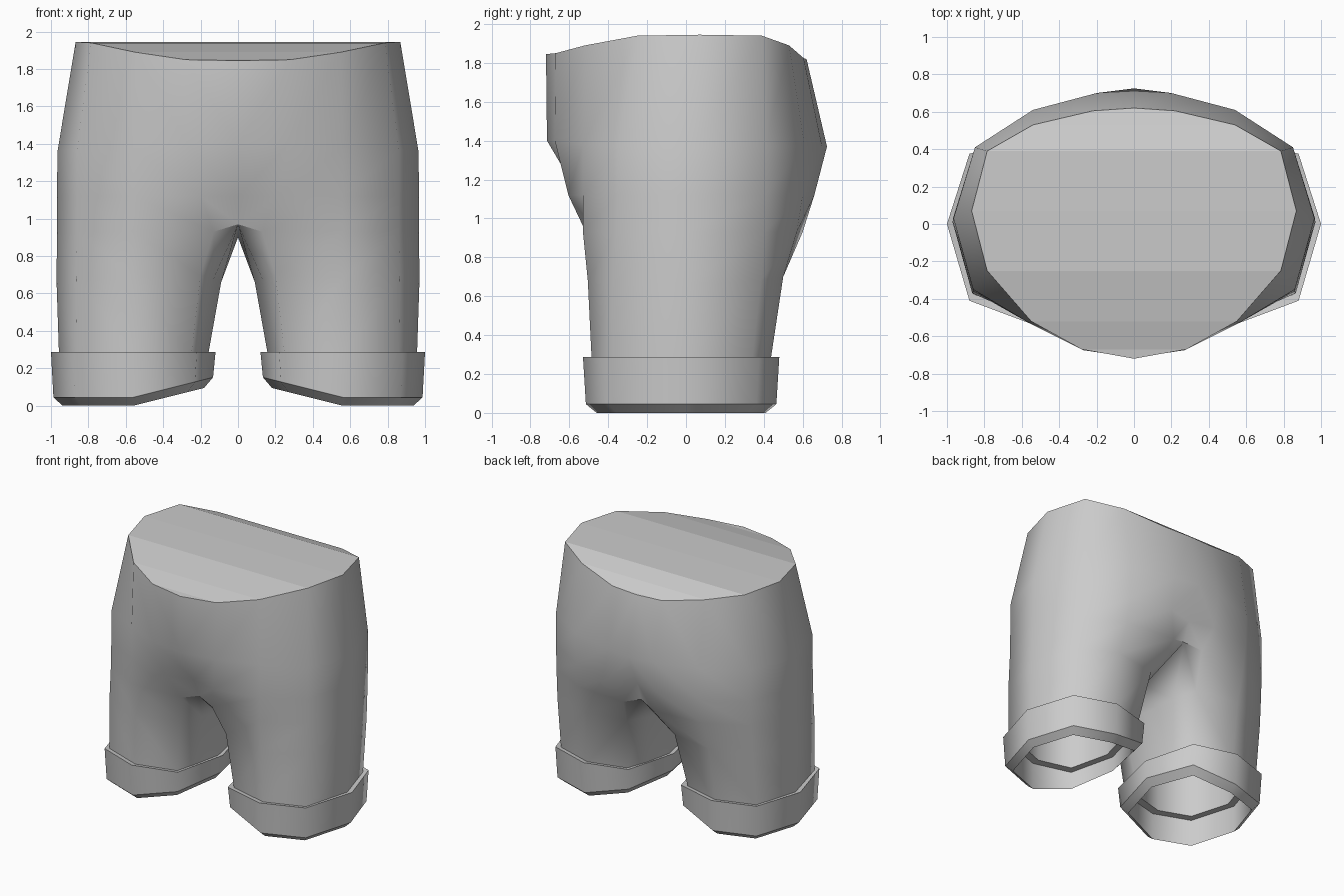
import bpy, bmesh

if "Cube" in bpy.data.objects:
    bpy.data.objects.remove(bpy.data.objects["Cube"])

def finish(name, bm):
    """Turn a half mesh into a mirrored object."""
    bmesh.ops.recalc_face_normals(bm, faces=bm.faces)
    me = bpy.data.meshes.new(name)
    bm.to_mesh(me)
    bm.free()
    ob = bpy.data.objects.new(name, me)
    bpy.context.collection.objects.link(ob)
    mod = ob.modifiers.new("mirror", 'MIRROR')
    mod.merge_threshold = 0.001
    return ob

def bridge(bm, a, b, closed):
    """Smooth band of quads between two rings."""
    n = len(a)
    for i in range(n if closed else n - 1):
        j = (i + 1) % n
        bm.faces.new((a[i], a[j], b[j], b[i])).smooth = True

def sharpen(bm, ring, closed=False):
    for a, b in zip(ring, ring[1:] + ring[:1] if closed else ring[1:]):
        bm.edges.get((a, b)).smooth = False

# Half rings of the body: back centre -> side -> front centre
waist = [(0, .62, 1.82), (.22, .605, 1.825), (.54, .53, 1.89), (.785, .39, 1.94), (.868, .07, 1.945),
         (.785, -.25, 1.94), (.55, -.52, 1.89), (.28, -.67, 1.85), (0, -.72, 1.845)]
hip = [(0, .725, 1.37), (.2, .70, 1.37), (.54, .61, 1.37), (.85, .41, 1.37), (.965, .03, 1.36),
       (.86, -.35, 1.37), (.56, -.53, 1.38), (.27, -.675, 1.4), (0, -.715, 1.4)]
seat = [(0, .61, 1.12), (.2, .66, 1.12), (.54, .60, 1.12), (.85, .41, 1.12), (.968, .03, 1.12),
        (.86, -.355, 1.12), (.56, -.53, 1.12), (.2, -.605, 1.12), (0, -.55, 1.12)]
# Rings of one leg, with a tenth point on the inside
crotch = [(0, .56, .97), (.13, .60, .93), (.54, .57, .93), (.85, .405, .93), (.968, .02, .93),
          (.86, -.36, .93), (.56, -.53, .93), (.13, -.515, .93), (0, -.49, .97), (0, 0, .9)]
thigh = [(.14, .27, .68), (.21, .44, .7), (.55, .50, .7), (.855, .385, .68), (.97, .01, .66),
         (.865, -.37, .68), (.56, -.505, .68), (.2, -.435, .7), (.13, -.26, .68), (.09, 0, .66)]
ankle = [(.20, .20, .27), (.27, .36, .27), (.56, .435, .27), (.855, .34, .27), (.957, 0, .27),
         (.86, -.375, .27), (.56, -.485, .27), (.25, -.405, .27), (.20, -.23, .27), (.16, -.02, .27)]

# Shorts body
bm = bmesh.new()
body = [[bm.verts.new(p) for p in r] for r in (waist, hip, seat)]
legs = [[bm.verts.new(p) for p in r] for r in (crotch, thigh, ankle)]
bridge(bm, body[0], body[1], False)
bridge(bm, body[1], body[2], False)
bridge(bm, body[2], legs[0][:9], False)
bridge(bm, legs[0], legs[1], True)
bridge(bm, legs[1], legs[2], True)
# Waist cap in straight strips from side to side
mid = [body[0][0]] + [bm.verts.new((0, y, z)) for x, y, z in waist[1:-1]] + [body[0][-1]]
for i in range(8):
    bm.faces.new(list(dict.fromkeys((body[0][i], body[0][i + 1], mid[i + 1], mid[i]))))
sharpen(bm, body[0])
sharpen(bm, legs[0][:2])
sharpen(bm, legs[0][7:9])
finish("shorts_body", bm)

# Turned-up cuffs with a hollow leg opening, hem rising toward the inside
CX, CY = 0.56, -0.025
CUFF = [(.23, .39), (.56, .48), (.88, .375), (1, 0),
        (.88, -.41), (.56, -.53), (.22, -.44), (.12, -.02)]

def hem(z):
    return lambda x: z + max(0, CX - x) * .25

def cuff_ring(s, z):
    pts = [(CX + (x - CX) * s, CY + (y - CY) * s) for x, y in CUFF]
    return [(x, y, z(x) if callable(z) else z) for x, y in pts]

bm = bmesh.new()
profile = [(.87, .275), (1, .288), (.97, hem(.045)), (.86, hem(.0)),
           (.86, .21), (.74, .21), (.74, .55)]
rings = [[bm.verts.new(p) for p in cuff_ring(s, z)] for s, z in profile]
for a, b in zip(rings, rings[1:]):
    bridge(bm, a, b, True)
bm.faces.new(rings[-1])
for r in rings:
    sharpen(bm, r, True)
finish("leg_cuffs", bm)
